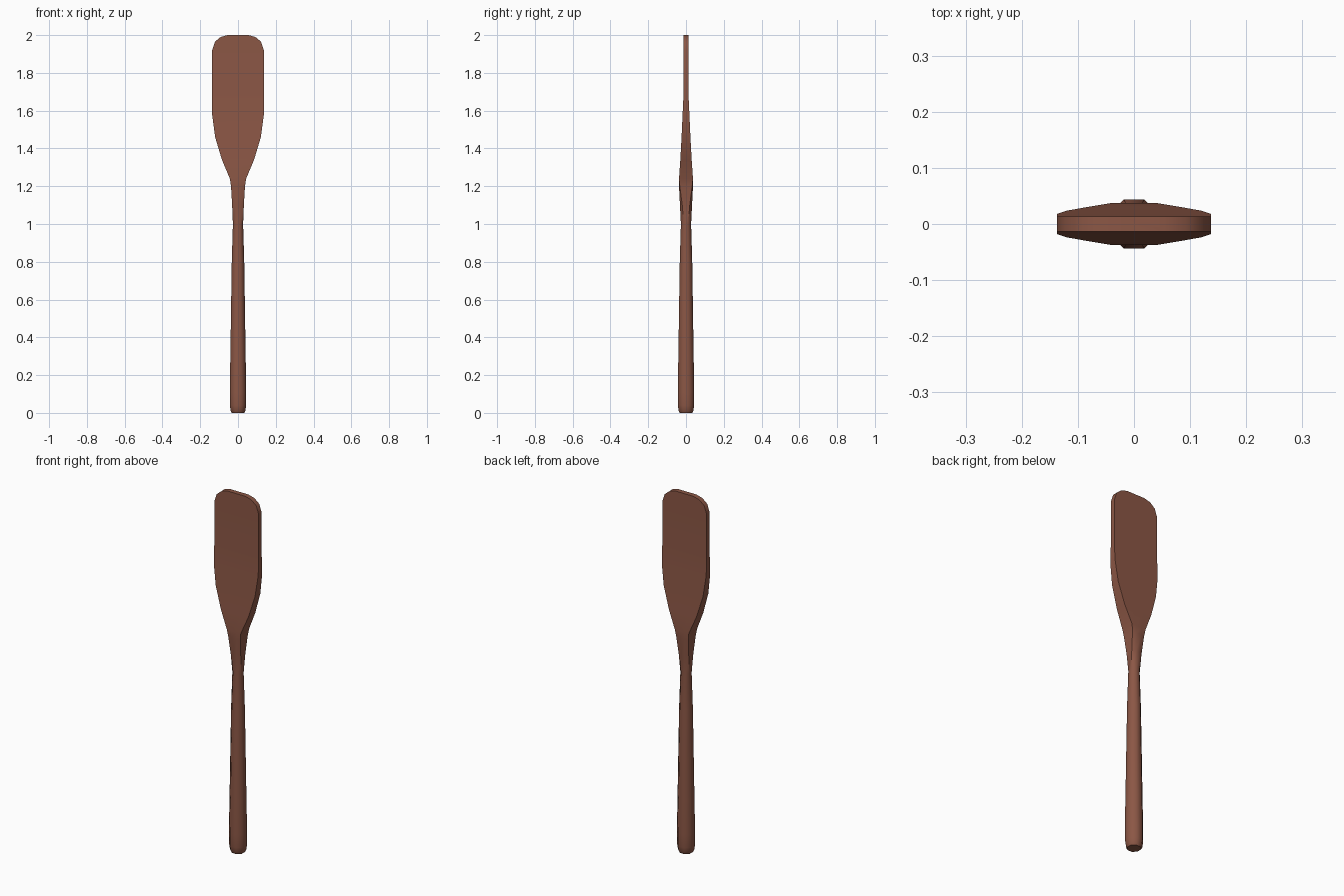
import bpy, bmesh, math

if "Cube" in bpy.data.objects:
    bpy.data.objects.remove(bpy.data.objects["Cube"])

# Stations along the paddle: height, half width, half depth, squareness (0 octagon, 1 rectangle)
stations = [
    (0.0, 0.033, 0.033, 0), (0.012, 0.039, 0.039, 0), (0.04, 0.043, 0.043, 0),
    (0.11, 0.0435, 0.0435, 0), (0.30, 0.0405, 0.0405, 0), (0.80, 0.033, 0.033, 0),
    (1.00, 0.027, 0.027, 0), (1.10, 0.031, 0.032, 0.35), (1.20, 0.037, 0.037, 0.8),
    (1.24, 0.043, 0.037, 1), (1.34, 0.085, 0.030, 1), (1.46, 0.121, 0.0235, 1),
    (1.58, 0.137, 0.018, 1), (1.68, 0.137, 0.0134, 1), (1.92, 0.137, 0.0134, 1),
    (1.965, 0.122, 0.0134, 1), (1.99, 0.092, 0.0134, 1), (2.0, 0.055, 0.0134, 1),
]
t = math.tan(math.pi / 8)


def ring(bm, z, w, d, sq):
    """Eight-point section blending from an octagon to a rectangle."""
    side = d * (t + (1 - t) * sq)
    quarter = [(w, side), (w * t, d)]
    pts = quarter + [(-x, y) for x, y in reversed(quarter)]
    pts += [(-x, -y) for x, y in pts]
    return [bm.verts.new((x, y, z)) for x, y in pts]


# Paddle lofted from the grip to the blade tip
bm = bmesh.new()
rings = [ring(bm, *s) for s in stations]
for a, b in zip(rings, rings[1:]):
    for i in range(8):
        j = (i + 1) % 8
        bm.faces.new((a[i], a[j], b[j], b[i]))
bm.faces.new(rings[0][::-1])
bm.faces.new(rings[-1])
bmesh.ops.recalc_face_normals(bm, faces=bm.faces)
mesh = bpy.data.meshes.new("paddle")
bm.to_mesh(mesh)
bm.free()
paddle = bpy.data.objects.new("paddle", mesh)
bpy.context.collection.objects.link(paddle)

# Brown wood
wood = bpy.data.materials.new("wood")
wood.diffuse_color = (0.26, 0.095, 0.06, 1)
wood.use_nodes = True
wood.node_tree.nodes["Principled BSDF"].inputs["Base Color"].default_value = wood.diffuse_color
mesh.materials.append(wood)

# Smooth handle, crisp blade edges
bpy.context.view_layer.objects.active = paddle
paddle.select_set(True)
bpy.ops.object.shade_smooth_by_angle(angle=math.radians(50))
